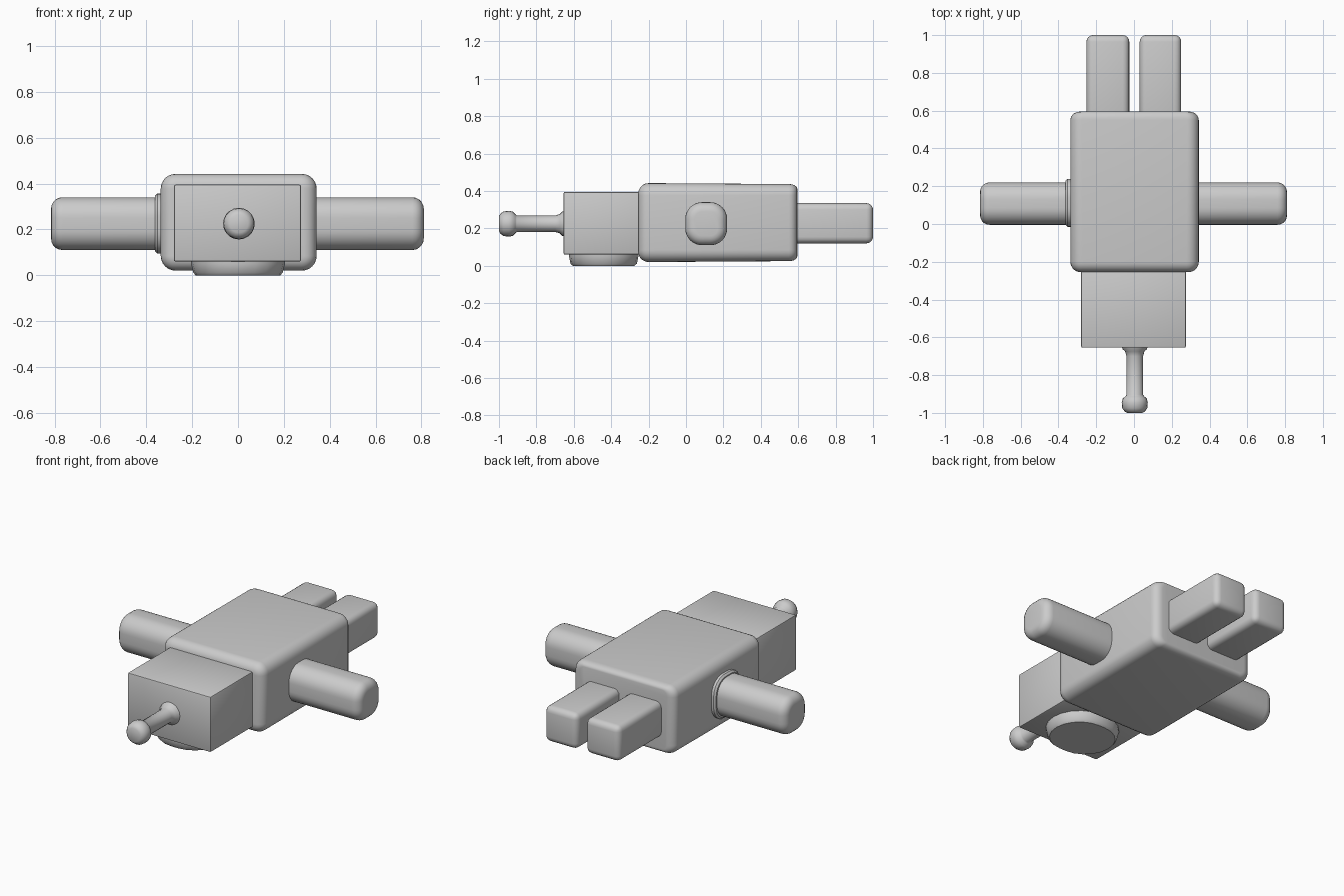
import bpy, bmesh
from math import sin, cos, pi, radians

if "Cube" in bpy.data.objects:
    bpy.data.objects.remove(bpy.data.objects["Cube"])


def finish(obj, angle=35):
    bpy.ops.object.select_all(action='DESELECT')
    obj.select_set(True)
    bpy.context.view_layer.objects.active = obj
    bpy.ops.object.shade_smooth_by_angle(angle=radians(angle))


def add(name, bm):
    bmesh.ops.recalc_face_normals(bm, faces=bm.faces)
    mesh = bpy.data.meshes.new(name)
    bm.to_mesh(mesh)
    bm.free()
    obj = bpy.data.objects.new(name, mesh)
    bpy.context.collection.objects.link(obj)
    return obj


def section(a, b, r, steps):
    """Rounded rectangle with half sizes a, b and corner radius r."""
    pts = []
    for q, (sx, sy) in enumerate([(1, 1), (-1, 1), (-1, -1), (1, -1)]):
        for i in range(steps + 1):
            t = pi / 2 * (q + i / steps)
            pts.append((sx * (a - r) + r * cos(t), sy * (b - r) + r * sin(t)))
    return pts


def loft(name, axis, centre, stations, steps=6, angle=35):
    """Skin rounded sections (position, half a, half b, radius) along an axis."""
    bm = bmesh.new()
    rings = []
    for t, a, b, r in stations:
        ring = []
        for u, v in section(a, b, r, steps):
            u, v = u + centre[0], v + centre[1]
            co = {'x': (t, u, v), 'y': (u, t, v), 'z': (u, v, t)}[axis]
            ring.append(bm.verts.new(co))
        rings.append(ring)
    n = len(rings[0])
    for lo, hi in zip(rings, rings[1:]):
        for i in range(n):
            bm.faces.new((lo[i], lo[(i + 1) % n], hi[(i + 1) % n], hi[i]))
    bm.faces.new(rings[0])
    bm.faces.new(rings[-1])
    bmesh.ops.remove_doubles(bm, verts=bm.verts, dist=1e-5)
    finish(add(name, bm), angle)


def box(name, lo, hi, bevel, segments=4):
    bm = bmesh.new()
    bmesh.ops.create_cube(bm, size=1)
    for v in bm.verts:
        v.co = [(l + h) / 2 + c * (h - l) for l, h, c in zip(lo, hi, v.co)]
    bmesh.ops.bevel(bm, geom=bm.edges[:], offset=bevel, segments=segments,
                    profile=0.5, affect='EDGES')
    finish(add(name, bm), 40)


def rounded_end(t, sign, a, b, r, e, ea=None, eb=None, n=5):
    """Stations closing a tube at t with an end rounding of depth e."""
    ea, eb = ea or e, eb or e
    out = []
    for i in range(n + 1):
        k = pi / 2 * i / n
        s = 1 - cos(k)
        out.append((t - sign * e * (1 - sin(k)), a - ea * s, b - eb * s,
                    r - min(ea, eb) * s))
    return out


# Body, softer at the front than at the back
front = rounded_end(-0.255, -1, 0.34, 0.211, 0.065, 0.055)[::-1]
back = rounded_end(0.595, 1, 0.34, 0.206, 0.06, 0.045, 0.05, 0.025)
loft("body", 'y', (0.003, 0.231), front + back, 6)

# Head block
box("head", (-0.28, -0.655, 0.06), (0.275, -0.2, 0.395), 0.008, 2)

# Round foot under the head
loft("head_pad", 'z', (0.0, -0.44),
     [(0.0, 0.185, 0.165, 0.165), (0.012, 0.195, 0.178, 0.178),
      (0.05, 0.205, 0.185, 0.185), (0.08, 0.205, 0.185, 0.185)], 5)

# Nose rod with a flared root and a round knob
rod = [(-1.0, 0.040), (-0.992, 0.054), (-0.975, 0.066), (-0.945, 0.069),
       (-0.925, 0.064), (-0.912, 0.050), (-0.905, 0.044), (-0.70, 0.044),
       (-0.675, 0.051), (-0.662, 0.065), (-0.64, 0.07)]
loft("nose_rod", 'y', (0.004, 0.225), [(t, r, r, r) for t, r in rod], 5, 50)

# Arms and the collar on the left one
for name, sign, tip in (("right_arm", 1, 0.81), ("left_arm", -1, -0.815)):
    end = rounded_end(tip, sign, 0.112, 0.115, 0.09, 0.05)
    loft(name, 'x', (0.108, 0.225),
         [(sign * 0.3, 0.112, 0.115, 0.09)] + end, 8)
loft("left_collar", 'x', (0.112, 0.225),
     [(-0.32, 0.127, 0.131, 0.1), (-0.352, 0.127, 0.131, 0.1),
      (-0.362, 0.117, 0.121, 0.092)], 8)

# Legs
for name, x0, x1 in (("left_leg", -0.252, -0.025), ("right_leg", 0.03, 0.25)):
    box(name, (x0, 0.5, 0.12), (x1, 1.0, 0.335), 0.035)
